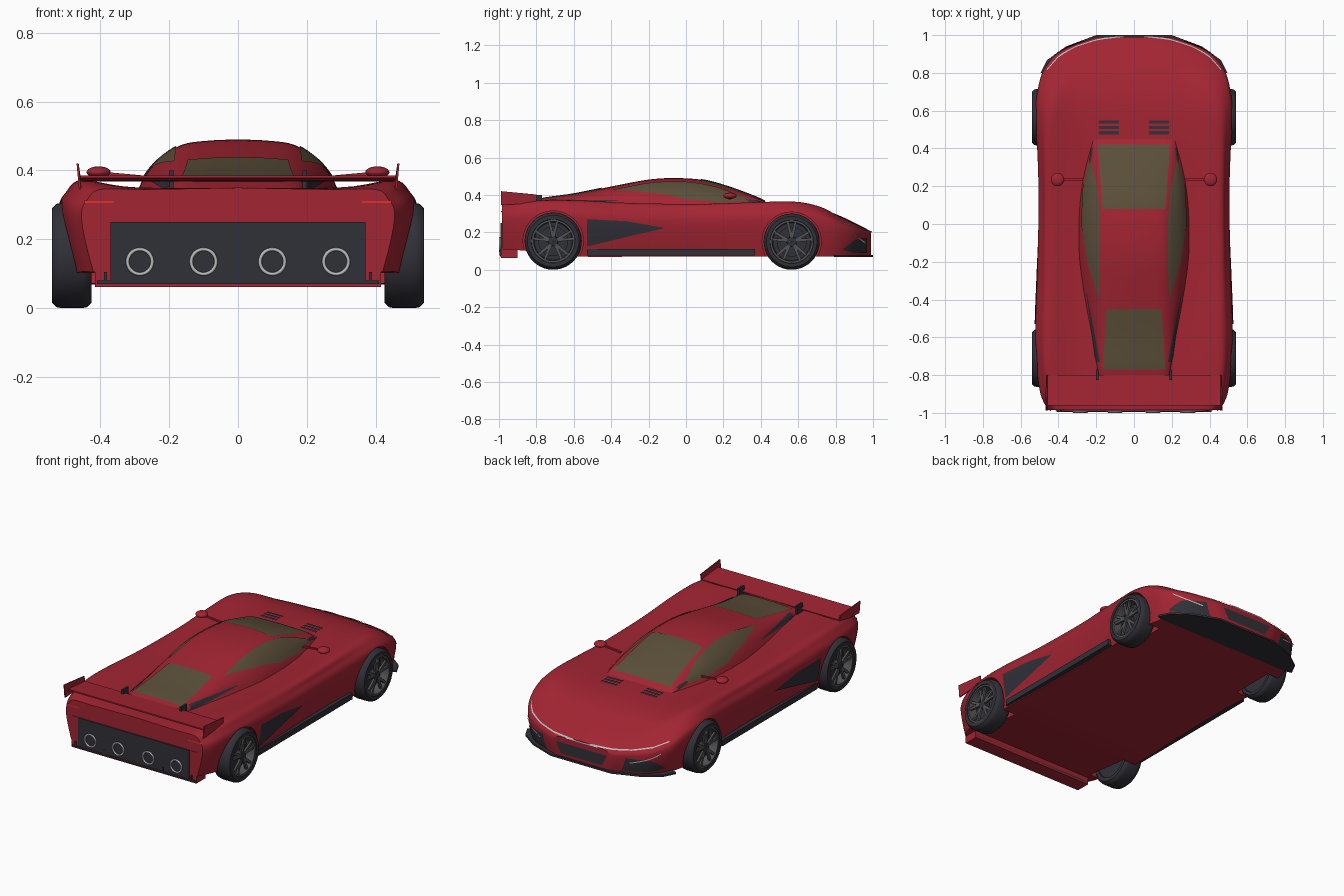
import bpy, bmesh, math
from mathutils import Vector, Matrix
from mathutils.bvhtree import BVHTree

if "Cube" in bpy.data.objects:
    bpy.data.objects.remove(bpy.data.objects["Cube"])

def mat(name, r, g, b):
    m = bpy.data.materials.new(name)
    m.diffuse_color = (r, g, b, 1)
    m.use_nodes = True
    m.node_tree.nodes["Principled BSDF"].inputs["Base Color"].default_value = m.diffuse_color
    return m

RED = mat("body red", .36, .018, .032)
BLACK = mat("trim black", .03, .03, .04)
GLASS = mat("tinted glass", .105, .078, .042)
RIM = mat("rim grey", .085, .085, .09)
SILVER = mat("silver", .5, .5, .5)
TAIL = mat("tail light red", .75, .03, .02)

def make(name, verts, faces, m, fix=True, angle=35):
    me = bpy.data.meshes.new(name)
    me.from_pydata([tuple(v) for v in verts], [], faces)
    if fix:
        bm = bmesh.new()
        bm.from_mesh(me)
        bmesh.ops.recalc_face_normals(bm, faces=bm.faces)
        bm.to_mesh(me)
        bm.free()
    me.materials.append(m)
    ob = bpy.data.objects.new(name, me)
    bpy.context.collection.objects.link(ob)
    smooth(ob, angle)
    return ob

def smooth(ob, angle):
    bpy.ops.object.select_all(action='DESELECT')
    ob.select_set(True)
    bpy.context.view_layer.objects.active = ob
    bpy.ops.object.shade_smooth_by_angle(angle=math.radians(angle))

def spline(pts, n):
    """Catmull-Rom through tuples, n steps per span."""
    out = []
    for i in range(len(pts) - 1):
        p = [pts[max(0, min(len(pts) - 1, i + k))] for k in (-1, 0, 1, 2)]
        for j in range(n):
            t = j / n
            out.append(tuple(.5 * (2 * b + (c - a) * t + (2 * a - 5 * b + 4 * c - d) * t * t
                             + (3 * b - a - 3 * c + d) * t ** 3) for a, b, c, d in zip(*p)))
    return out + [tuple(pts[-1])]

def loft(stations):
    """Closed mirrored loft; stations are (y, half section from bottom to top centre)."""
    verts, faces = [], []
    for y, half in stations:
        ring = half + [(-x, z) for x, z in reversed(half[:-1])]
        verts += [(x, y, z) for x, z in ring]
    n = len(ring)
    for i in range(len(stations) - 1):
        for j in range(n):
            k = (j + 1) % n
            faces.append((i * n + j, i * n + k, (i + 1) * n + k, (i + 1) * n + j))
    faces += [tuple(range(n)), tuple(range(len(verts) - n, len(verts)))]
    return verts, faces

def prism(name, outline, axis, lo, hi, m, mirror=False):
    """Extrude a 2D outline along axis 0/1/2, optionally mirrored in x."""
    verts, faces, n = [], [], len(outline)
    for s in ((1, -1) if mirror else (1,)):
        o = len(verts)
        for h in (lo, hi):
            for a, b in outline:
                v = [(h, a, b), (a, h, b), (a, b, h)][axis]
                verts.append((v[0] * s, v[1], v[2]))
        faces += [tuple(range(o, o + n)), tuple(range(o + n, o + 2 * n))]
        faces += [(o + i, o + (i + 1) % n, o + n + (i + 1) % n, o + n + i) for i in range(n)]
    return make(name, verts, faces, m)

def box(name, x0, x1, y0, y1, z0, z1, m, mirror=False):
    return prism(name, [(x0, y0), (x1, y0), (x1, y1), (x0, y1)], 2, z0, z1, m, mirror)

# Main body: y, half width, fender x, fender z, dip z, centre z, bottom z
BODY = [(-.985, .455, .40, .345, .345, .35, .105), (-.9, .495, .43, .36, .35, .35, .105),
        (-.75, .515, .45, .372, .35, .35, .09), (-.55, .522, .45, .37, .345, .345, .07),
        (-.25, .512, .45, .355, .34, .34, .07), (.1, .505, .45, .352, .34, .34, .07),
        (.35, .51, .45, .36, .345, .35, .07), (.58, .522, .44, .364, .345, .345, .07),
        (.72, .508, .41, .335, .325, .325, .07), (.83, .47, .37, .275, .282, .285, .07),
        (.92, .38, .29, .232, .238, .242, .07), (.99, .20, .15, .195, .2, .205, .075)]
st = []
for y, w, ws, zs, zd, zc, zb in spline(BODY, 5):
    h = zs - zb
    st.append((y, spline([(w - .035, zb), (w - .01, zb + .4 * h), (w, zb + .72 * h),
                          (w * .96, zb + .88 * h), (ws, zs), (ws * .66, zd), (0, zc)], 5)))
bv, bf = loft(st)

# Cabin: y, half base width, half roof width, roof z
CABIN = [(-.92, .17, .12, .335), (-.78, .20, .15, .378), (-.6, .22, .155, .405), (-.4, .25, .16, .445),
         (-.2, .275, .165, .482), (-.05, .28, .165, .49), (.1, .275, .165, .478),
         (.25, .26, .17, .435), (.4, .235, .185, .377), (.47, .22, .18, .335)]
st = []
for y, wb, wr, zt in spline(CABIN, 5):
    e = zt - .33
    st.append((y, spline([(wb + .02, .32), (wb - .006, .33 + .3 * e), (wb * .5 + wr * .5 + .01, .33 + .62 * e),
                          (wr, .33 + .9 * e), (wr * .5, .33 + .98 * e), (0, zt)], 4)))
cv, cf = loft(st)
TREE = BVHTree.FromPolygons(bv + cv, bf + [tuple(i + len(bv) for i in f) for f in cf])
body = make("body", bv, bf, RED)
make("cabin", cv, cf, RED)

DIRS = {'z': Vector((0, 0, -1)), 'x': Vector((-1, 0, 0)), 'y': Vector((0, -1, 0)), '-y': Vector((0, 1, 0))}

def patch(name, a, b, axis, m, mirror=True, off=.004, n=24, k=8):
    """Thin plate between two outlines, projected on the bodywork."""
    d = DIRS[axis]
    def at(line, t):
        f = t * (len(line) - 1)
        i = min(int(f), len(line) - 2)
        return Vector(line[i]).lerp(Vector(line[i + 1]), f - i)
    pts = []
    for i in range(n + 1):
        p, q = at(a, i / n), at(b, i / n)
        for j in range(k + 1):
            u, v = p.lerp(q, j / k)
            o = Vector((u, v, 0) if axis == 'z' else (0, u, v) if axis == 'x' else (u, 0, v)) - 2 * d
            hit, nor, *_ = TREE.ray_cast(o, d)
            if hit is None:
                hit, nor, *_ = TREE.find_nearest(o + d * 1.05)
            pts.append(hit + (nor if nor.dot(d) < 0 else -nor) * off)
    verts, faces = [], []
    for s in ((1, -1) if mirror else (1,)):
        o = len(verts)
        verts += [Vector((p.x * s, p.y, p.z)) for p in pts]
        for i in range(n):
            for j in range(k):
                f = [o + i * (k + 1) + j, o + (i + 1) * (k + 1) + j,
                     o + (i + 1) * (k + 1) + j + 1, o + i * (k + 1) + j + 1]
                nrm = (verts[f[1]] - verts[f[0]]).cross(verts[f[3]] - verts[f[0]])
                if nrm.dot(Vector((d.x * s, d.y, d.z))) > 0:
                    f.reverse()
                faces.append(f)
    return make(name, verts, faces, m, fix=False)

# Windows
patch("windshield", [(-.165, .08), (-.19, .42)], [(.165, .08), (.19, .42)], 'z', GLASS, False)
patch("rear_window", [(-.165, -.77), (-.145, -.45)], [(.165, -.77), (.145, -.45)], 'z', GLASS, False)
patch("side_windows", [(.183, -.39), (.178, -.2), (.177, 0), (.19, .18), (.225, .335)],
      [(.188, -.39), (.245, -.2), (.276, 0), (.27, .18), (.235, .335)], 'z', GLASS)
# Black trim, vents and intakes
patch("rear_pillar_strips", [(.25, -.36), (.2, -.73)], [(.246, -.37), (.178, -.73)], 'z', BLACK)
patch("wiper_strips", [(.228, .32), (.215, .4)], [(.236, .32), (.226, .4)], 'z', BLACK)
for i in range(3):
    y = .475 + i * .028
    patch("hood_vent_%d" % i, [(.08, y), (.185, y)], [(.08, y + .017), (.185, y + .017)], 'z', BLACK, n=6, k=2)
patch("side_scoops", [(-.53, .27), (-.32, .26), (-.12, .225)], [(-.53, .125), (-.32, .175), (-.12, .222)], 'x', BLACK)
patch("corner_intakes", [(.84, .115), (.9, .16), (.965, .17)], [(.84, .105), (.9, .09), (.965, .09)], 'x', BLACK)
patch("front_grille", [(-.17, .165), (.17, .165)], [(-.135, .1), (.135, .1)], 'y', BLACK, False)
# Light strips
arc = [(0, .196), (.2, .2), (.3, .21), (.4, .23), (.46, .256)]
patch("front_light_strip", arc, [(x, z + .006) for x, z in arc], 'y', SILVER, k=2)
patch("corner_lights", [(.87, .2), (.955, .14)], [(.87, .206), (.955, .147)], 'x', SILVER, k=2, off=.006)
patch("tail_lights", [(.36, .305), (.445, .305)], [(.36, .312), (.445, .312)], '-y', TAIL, k=2)

# Wheels, with arches cut from the body
def lathe(name, prof, c, m, n=40):
    verts = [(c[0] + x, c[1] + r * math.cos(t), c[2] + r * math.sin(t))
             for x, r in prof for t in [2 * math.pi * i / n for i in range(n)]]
    p = len(prof)
    faces = [(j * n + i, j * n + (i + 1) % n, (j + 1) % p * n + (i + 1) % n, (j + 1) % p * n + i)
             for j in range(p) for i in range(n)]
    return make(name, verts, faces, m)

for wy, r, tag in ((-.71, .153, "rear"), (.565, .15, "front")):
    for s in (1, -1):
        c = (s * .483, wy, r)
        side = "right_" if s > 0 else "left_"
        bpy.ops.mesh.primitive_cylinder_add(vertices=48, radius=r + .008, depth=.3,
                                            location=(s * .55, wy, r), rotation=(0, math.pi / 2, 0))
        cutter = bpy.context.object
        md = body.modifiers.new("arch", 'BOOLEAN')
        md.operation, md.solver, md.object = 'DIFFERENCE', 'EXACT', cutter
        bpy.context.view_layer.objects.active = body
        bpy.ops.object.modifier_apply(modifier="arch")
        bpy.data.objects.remove(cutter)
        lathe(side + tag + "_tyre", [(-.057, .115), (-.057, r - .015), (-.045, r - .003), (-.03, r), (.03, r),
                                     (.045, r - .003), (.057, r - .015), (.057, .117), (.045, .112)], c, BLACK)
        k = s
        lathe(side + tag + "_rim", [(k * .053, .117), (k * .053, .105), (k * .0, .1), (k * .0, .117)], c, RIM)
        lathe(side + tag + "_brake_disc", [(k * .012, .08), (k * .012, .002), (-k * .05, .002), (-k * .05, .116),
                                           (k * .002, .116), (k * .002, .08)], c, BLACK)
        lathe(side + tag + "_hub", [(k * .046, .025), (k * .049, .001), (k * .0, .001), (k * .0, .028)], c, BLACK)
        # Five split spokes
        verts, faces = [], []
        for i in range(5):
            for lean in (-.2, .2):
                a = i * math.tau / 5 + math.pi / 2
                for x in (.034, .046):
                    for rr, ang, hw in ((.018, 0, .009), (.11, lean, .007)):
                        t = a + ang
                        for e in (-1, 1):
                            verts.append((c[0] + k * x, c[1] + rr * math.cos(t) - e * hw * math.sin(a),
                                          c[2] + rr * math.sin(t) + e * hw * math.cos(a)))
                o = len(verts) - 8
                faces += [tuple(o + q for q in f) for f in ((0, 1, 3, 2), (4, 5, 7, 6), (0, 1, 5, 4),
                                                            (2, 3, 7, 6), (0, 2, 6, 4), (1, 3, 7, 5))]
        make(side + tag + "_spokes", verts, faces, RIM)
smooth(body, 35)

# Splitter and side skirts
plan = [(.46, .79), (.495, .8), (.46, .868), (.36, .94), (.2, 1.0)]
prism("front_splitter", plan + [(-x, y) for x, y in reversed(plan)], 2, .069, .08, BLACK)
prism("side_skirts", [(-.53, .075), (.37, .075), (.37, .11), (-.53, .11)], 0, .42, .503, BLACK, True)

# Rear panel, diffuser and exhausts
box("rear_bumper", -.415, .415, -.988, -.9, .062, .25, RED)
box("rear_panel", -.37, .37, -.993, -.95, .08, .25, BLACK)
box("diffuser", -.41, .41, -.995, -.9, .07, .08, BLACK)
for x in (.195, .385):
    box("diffuser_fins", x - .004, x + .004, -.996, -.92, .075, .105, BLACK, True)
for x in (-.285, -.1, .1, .285):
    bpy.ops.mesh.primitive_torus_add(major_radius=.036, minor_radius=.005, major_segments=32, minor_segments=8,
                                     location=(x, -.995, .135), rotation=(math.pi / 2, 0, 0))
    bpy.context.object.name = "exhaust_ring"
    bpy.context.object.data.materials.append(SILVER)
    smooth(bpy.context.object, 60)

# Rear wing with flared end plates and struts
prism("rear_wing", [(-.96, .378), (-.88, .37), (-.80, .368), (-.80, .374), (-.88, .379), (-.96, .386)],
      0, -.458, .458, RED)
plates = prism("wing_end_plates", [(-.988, .345), (-.80, .358), (-.80, .402), (-.988, .42)], 0, .454, .46, RED, True)
for v in plates.data.vertices:
    v.co.x += math.copysign((v.co.z - .36) * .15, v.co.x)
box("wing_struts", .188, .2, -.825, -.77, .345, .4, BLACK, True)

# Door mirrors
for s in (1, -1):
    bpy.ops.mesh.primitive_uv_sphere_add(segments=20, ring_count=12, radius=1, location=(s * .405, .235, .395))
    ob = bpy.context.object
    ob.name = "door_mirror"
    ob.scale = (.035, .035, .017)
    ob.data.materials.append(RED)
    smooth(ob, 60)
prism("mirror_stalks", [(.27, .375), (.39, .388), (.39, .396), (.27, .385)], 1, .228, .24, RED, True)
